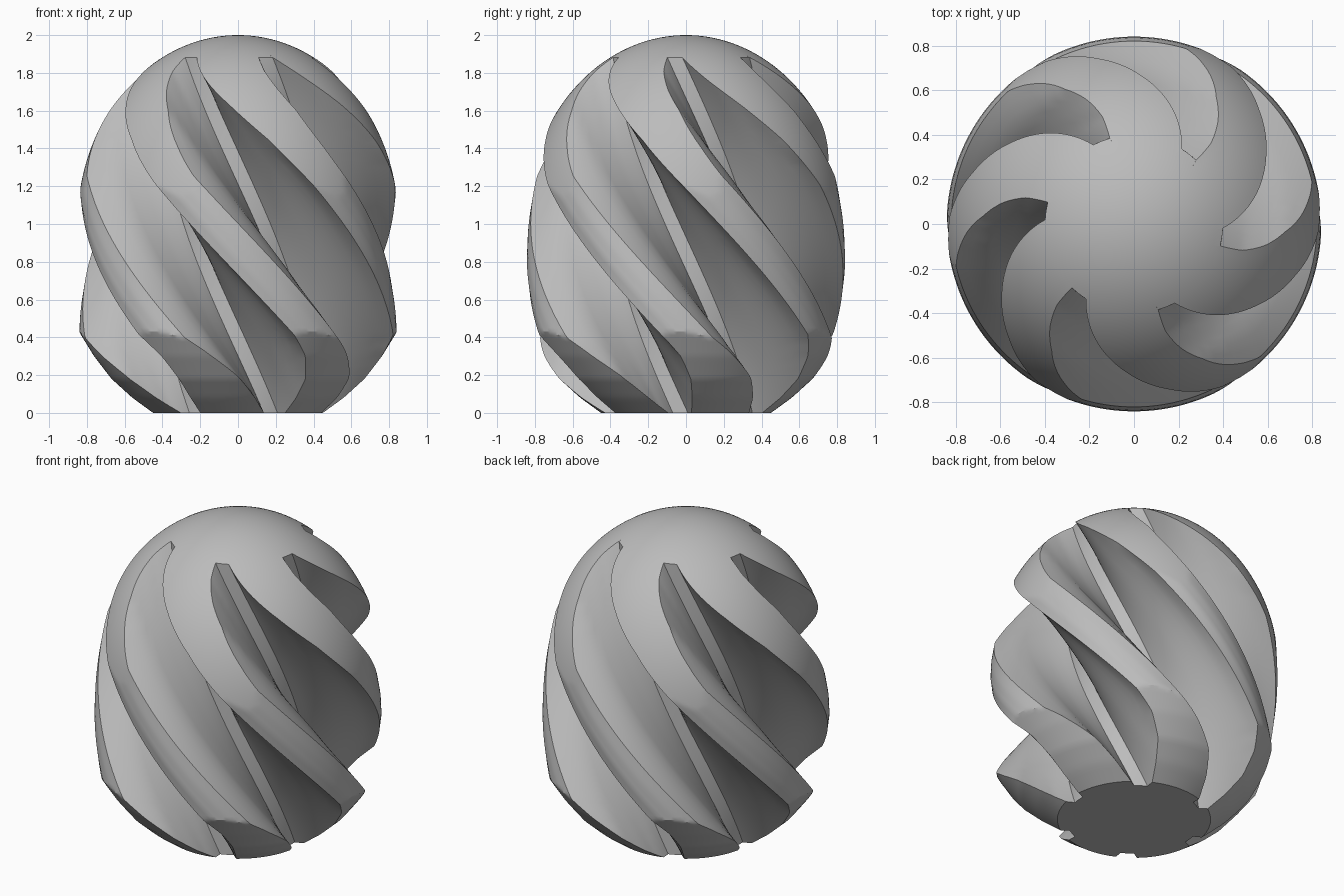
import bpy, bmesh, math

if "Cube" in bpy.data.objects:
    bpy.data.objects.remove(bpy.data.objects["Cube"])

TEETH = 6
TWIST = 66.0          # degrees gained per unit downwards
CORE = 0.40           # radius of the groove floor
Z_EXIT = 1.882        # where the floor leaves the dome
Z_TOP, Z_LOW = 1.15, 0.43

# Cross-section of one groove and tooth: (radius, degrees from the groove centre)
FACE = [(CORE, -5.75), (0.5, -10), (0.6, -12), (0.68, -13), (0.78, -17.2), (0.822, -19.5)]
BACK = [(CORE, 5.75), (0.568, 13.3), (0.662, 18), (0.762, 22), (0.832, 22.5)]
LAND = [(0, 0.832), (0.3, 0.842), (0.65, 0.838), (1, 0.822)]
# Lower part of the envelope: (height, radius)
FOOT = [(0, 0.45), (0.08, 0.56), (0.18, 0.67), (0.3, 0.762), (Z_LOW, 0.842)]


def interp(points, t):
    for (a, u), (b, v) in zip(points, points[1:]):
        if t <= b:
            return u + (v - u) * max(0, t - a) / (b - a)
    return points[-1][1]


def envelope(z):
    """Outer radius: egg-shaped dome, straight waist, rounded foot."""
    if z >= Z_TOP:
        return 0.85 * math.sqrt(max(0, 1 - (z - 1) ** 2))
    return interp(FOOT, z) if z < Z_LOW else 0.842


def wall(points, limit, steps=9):
    """Points climbing a groove wall from the floor to the envelope."""
    top = min(points[-1][0], limit)
    low = min(CORE, limit)
    radii = [low + (top - low) * i / steps for i in range(steps + 1)]
    return [(r, interp(points, r)) for r in radii]


def section(z):
    limit = envelope(z)
    face, back = wall(FACE, limit), wall(BACK, limit)
    start, end = back[-1][1], face[-1][1] + 360 / TEETH
    land = [(min(limit, interp(LAND, i / 10)), start + (end - start) * i / 10)
            for i in range(1, 10)]
    floor = [(min(CORE, limit), 0)]
    ring = face[::-1] + floor + back + land
    turn = -128.5 + TWIST * (Z_EXIT - z)
    out = []
    for k in range(TEETH):
        for r, deg in ring:
            a = math.radians(turn + deg + k * 360 / TEETH)
            out.append((r * math.cos(a), r * math.sin(a), z))
    return out


def span(a, b, n):
    return [a + (b - a) * i / n for i in range(n)]


# Row heights, closer together towards the pole
heights = span(0, Z_LOW, 24) + span(Z_LOW, Z_TOP, 36) + span(Z_TOP, Z_EXIT, 50)
polar = math.acos(Z_EXIT - 1)
heights += [1 + math.cos(p) for p in span(polar, 0, 12)]

# Fluted body
bm = bmesh.new()
rows = [[bm.verts.new(p) for p in section(z)] for z in heights]
count = len(rows[0])
for lower, upper in zip(rows, rows[1:]):
    for i in range(count):
        j = (i + 1) % count
        bm.faces.new((lower[i], lower[j], upper[j], upper[i]))
pole = bm.verts.new((0, 0, 2))
for i in range(count):
    bm.faces.new((rows[-1][i], rows[-1][(i + 1) % count], pole))
bm.faces.new(rows[0][::-1])
bmesh.ops.remove_doubles(bm, verts=bm.verts, dist=0.0002)
bmesh.ops.recalc_face_normals(bm, faces=bm.faces)
mesh = bpy.data.meshes.new("fluted_body")
bm.to_mesh(mesh)
bm.free()
body = bpy.data.objects.new("fluted_body", mesh)
bpy.context.collection.objects.link(body)

# Plain grey
grey = bpy.data.materials.new("grey")
grey.use_nodes = True
colour = (0.5, 0.5, 0.5, 1)
grey.diffuse_color = colour
grey.node_tree.nodes["Principled BSDF"].inputs["Base Color"].default_value = colour
mesh.materials.append(grey)

bpy.ops.object.select_all(action="DESELECT")
body.select_set(True)
bpy.context.view_layer.objects.active = body
bpy.ops.object.shade_smooth_by_angle(angle=math.radians(25))
